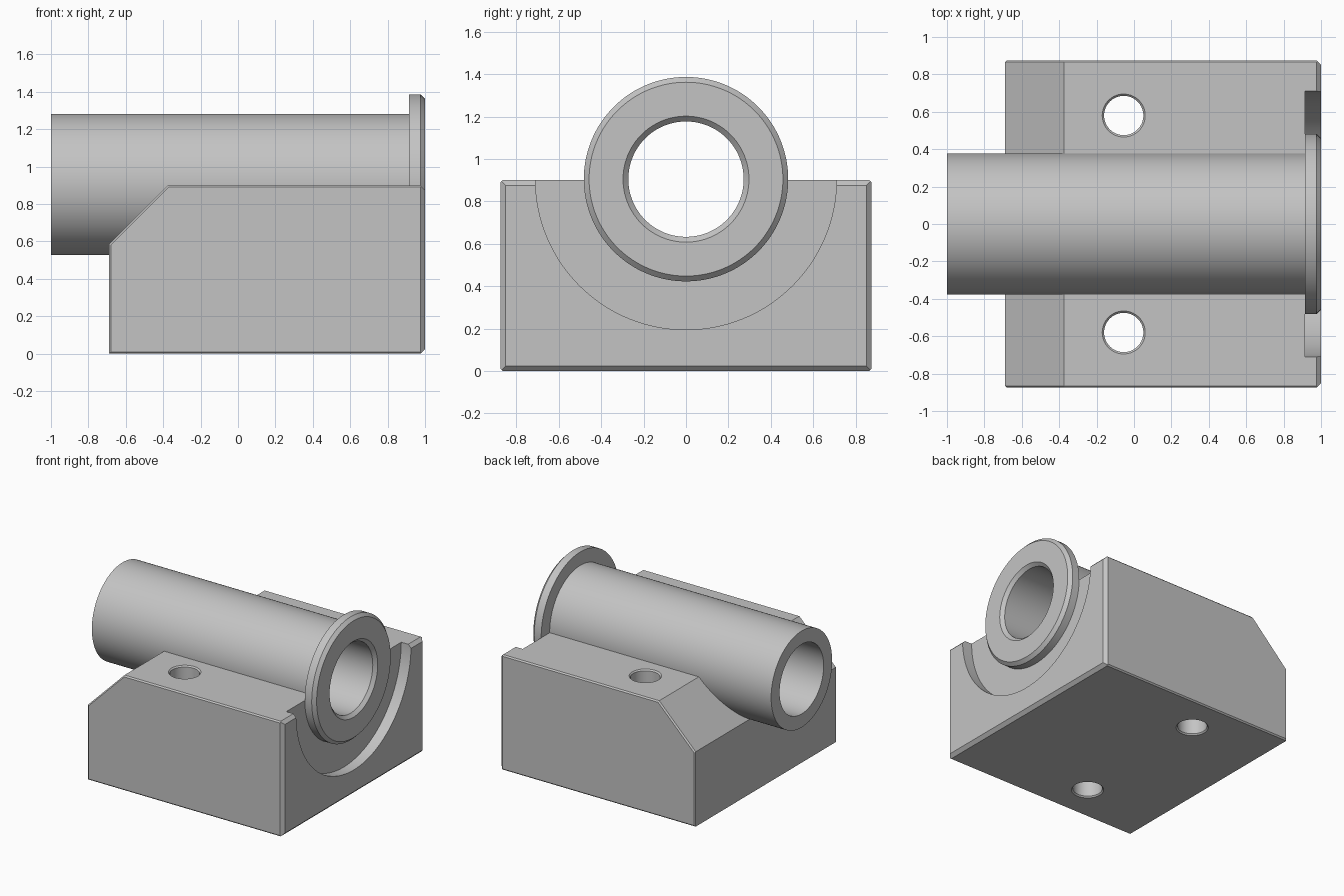
import bpy, bmesh, math
from mathutils import Vector

if "Cube" in bpy.data.objects:
    bpy.data.objects.remove(bpy.data.objects["Cube"])

AXIS_Z = 0.905      # height of the tube axis
HALF_Y = 0.875      # half width of the block

grey = bpy.data.materials.new("plain grey")
grey.diffuse_color = (0.55, 0.55, 0.55, 1)
grey.use_nodes = True
grey.node_tree.nodes["Principled BSDF"].inputs["Base Color"].default_value = grey.diffuse_color


def make_object(name, bm):
    bmesh.ops.recalc_face_normals(bm, faces=bm.faces)
    mesh = bpy.data.meshes.new(name)
    bm.to_mesh(mesh)
    bm.free()
    mesh.materials.append(grey)
    obj = bpy.data.objects.new(name, mesh)
    bpy.context.collection.objects.link(obj)
    return obj


def lathe(name, profile, centre, axis, steps=96):
    """Spin a closed (distance along axis, radius) profile round the axis."""
    bm = bmesh.new()
    axis, centre = Vector(axis), Vector(centre)
    side = Vector((0, 1, 0)) if axis.x else Vector((1, 0, 0))
    verts = [bm.verts.new(centre + axis * a + side * r) for a, r in profile]
    edges = [bm.edges.new((verts[i - 1], verts[i])) for i in range(len(verts))]
    bmesh.ops.spin(bm, geom=verts + edges, cent=centre, axis=axis,
                   angle=math.tau, steps=steps, use_merge=True)
    bmesh.ops.remove_doubles(bm, verts=bm.verts, dist=1e-5)
    return make_object(name, bm)


def slice_off(bm, point, normal):
    """Remove everything beyond a plane and close the cut."""
    cut = bmesh.ops.bisect_plane(bm, geom=bm.verts[:] + bm.edges[:] + bm.faces[:],
                                 dist=1e-6, plane_co=point, plane_no=normal,
                                 clear_outer=True)["geom_cut"]
    rim = [e for e in cut if isinstance(e, bmesh.types.BMEdge)]
    bmesh.ops.contextual_create(bm, geom=rim)


def smooth(obj):
    bpy.ops.object.select_all(action='DESELECT')
    obj.select_set(True)
    bpy.context.view_layer.objects.active = obj
    bpy.ops.object.shade_smooth_by_angle(angle=math.radians(25))


# Block: box with a sloped rear shoulder and chamfered edges
bm = bmesh.new()
bmesh.ops.create_cube(bm, size=1)
bmesh.ops.scale(bm, vec=(1.69, 2 * HALF_Y, 0.9), verts=bm.verts)
bmesh.ops.translate(bm, vec=(0.155, 0, 0.45), verts=bm.verts)
slice_off(bm, (-0.69, 0, 0.585), (-1, 0, 1))
fine, wide = 0.01, 0.025
for s in (-1, 1):
    slice_off(bm, (0, s * HALF_Y, 0.9 - fine), (0, s, 1))
    slice_off(bm, (0, s * HALF_Y, fine), (0, s, -1))
    slice_off(bm, (-0.69 + fine, s * HALF_Y, 0), (-1, s, 0))
    slope = Vector((-1, 0, 1)).normalized()
    slice_off(bm, Vector((-0.69, s * HALF_Y, 0.585)) - slope * fine,
              slope + Vector((0, s, 0)))
    slice_off(bm, (1 - wide, s * HALF_Y, 0), (1, s, 0))
slice_off(bm, (1 - wide, 0, 0.9), (1, 0, 1))
slice_off(bm, (1 - wide, 0, 0), (1, 0, -1))
block = make_object("block", bm)

# Cutters: tube cradle, flange recess and two chamfered bolt holes
centre = (0, 0, AXIS_Z)
cutters = [
    lathe("cradle_cutter", [(-1.2, 0), (-1.2, 0.374), (1.2, 0.374), (1.2, 0)],
          centre, (1, 0, 0)),
    lathe("recess_cutter", [(0.915, 0), (0.915, 0.71), (1.2, 0.71), (1.2, 0)],
          centre, (1, 0, 0), 128),
]
r, c = 0.105, 0.01
for s in (-1, 1):
    cutters.append(lathe("bolt_hole_cutter", [
        (-0.1, 0), (-0.1, r + c), (0, r + c), (c, r), (0.9 - c, r),
        (0.9, r + c), (1, r + c), (1, 0)], (-0.055, s * 0.58, 0), (0, 0, 1), 64))
for cutter in cutters:
    mod = block.modifiers.new(cutter.name, 'BOOLEAN')
    mod.operation = 'DIFFERENCE'
    mod.solver = 'EXACT'
    mod.object = cutter
bpy.context.view_layer.update()
cut_mesh = bpy.data.meshes.new_from_object(
    block.evaluated_get(bpy.context.evaluated_depsgraph_get()))
block.modifiers.clear()
block.data = cut_mesh
for cutter in cutters:
    bpy.data.objects.remove(cutter)
smooth(block)

# Flanged tube: one turned part with a chamfered flange and bore mouth
tube = lathe("flanged_tube", [
    (-1, 0.272), (-1, 0.377), (0.915, 0.377), (0.915, 0.482),
    (1 - wide, 0.482), (1, 0.482 - wide), (1, 0.297), (1 - wide, 0.272)],
    centre, (1, 0, 0), 128)
smooth(tube)
